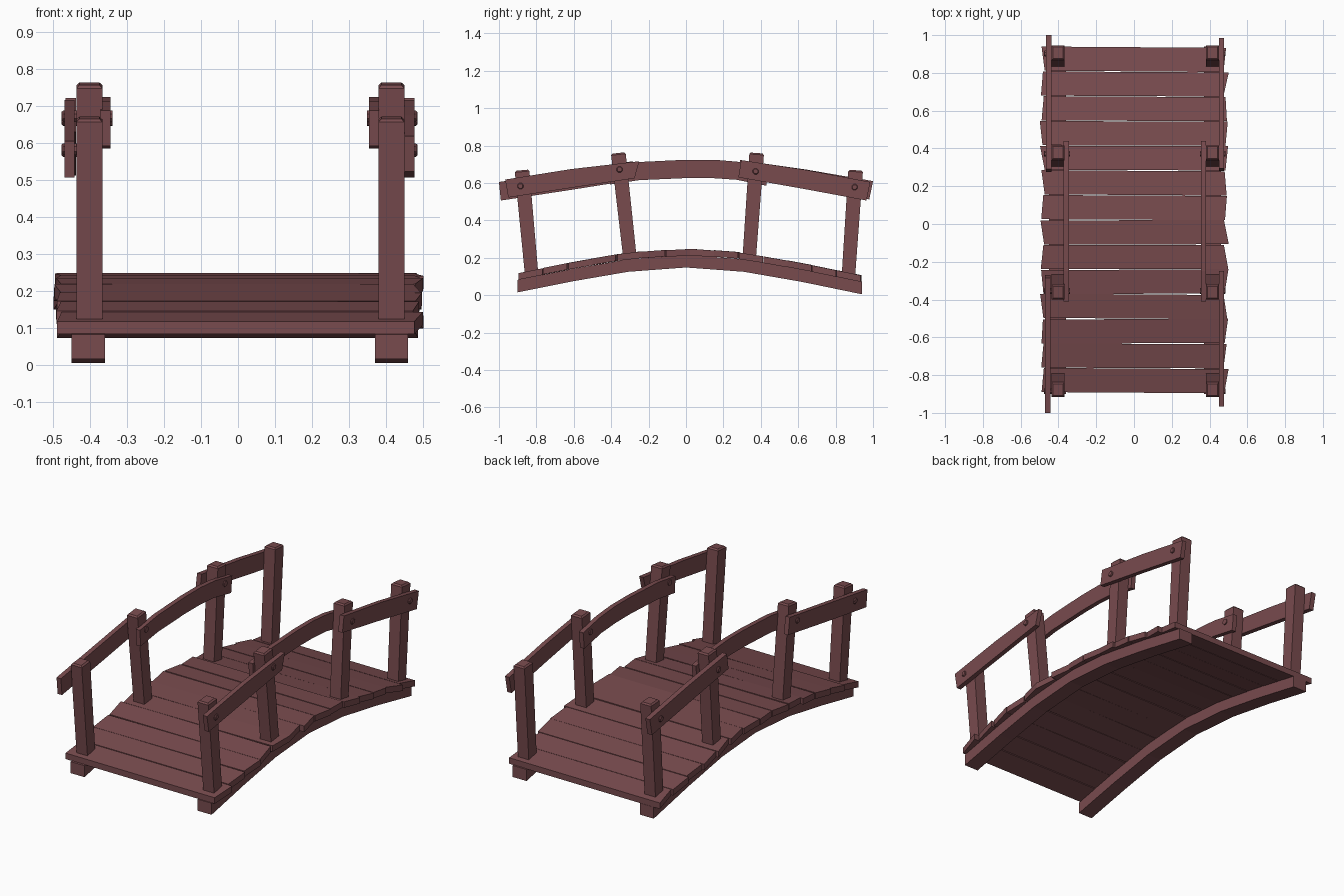
import bpy, bmesh, math, random
from mathutils import Vector

if "Cube" in bpy.data.objects:
    bpy.data.objects.remove(bpy.data.objects["Cube"])

random.seed(4)
wood = bpy.data.materials.new("red brown wood")
wood.diffuse_color = (0.188, 0.070, 0.076, 1)
wood.use_nodes = True
wood.node_tree.nodes["Principled BSDF"].inputs["Base Color"].default_value = wood.diffuse_color


def finish(name, bm):
    bmesh.ops.recalc_face_normals(bm, faces=bm.faces)
    me = bpy.data.meshes.new(name)
    bm.to_mesh(me)
    bm.free()
    me.materials.append(wood)
    ob = bpy.data.objects.new(name, me)
    bpy.context.collection.objects.link(ob)
    return ob


def loft(name, rings, bevel=0.0, top_only=False):
    """Skin a row of four-cornered rings and cap both ends."""
    bm = bmesh.new()
    rows = [[bm.verts.new(p) for p in r] for r in rings]
    for a, b in zip(rows, rows[1:]):
        for i in range(4):
            j = (i + 1) % 4
            bm.faces.new((a[i], a[j], b[j], b[i]))
    bm.faces.new(rows[0])
    cap = bm.faces.new(rows[-1])
    if bevel:
        edges = list(cap.edges) if top_only else list(bm.edges)
        bmesh.ops.bevel(bm, geom=edges, offset=bevel, segments=1, affect='EDGES')
    return finish(name, bm)


def beam(name, x0, x1, pts, bevel=0.0):
    """Board along y; pts hold (y_bottom, z_bottom, y_top, z_top)."""
    return loft(name, [[(x0, yb, zb), (x1, yb, zb), (x1, yt, zt), (x0, yt, zt)]
                       for yb, zb, yt, zt in pts], bevel)


# Arc of the stringer tops, which carries the deck
ARC = [(-0.90, 0.082), (-0.60, 0.142), (-0.31, 0.192), (0, 0.215),
       (0.31, 0.192), (0.62, 0.138), (0.94, 0.072)]


def arc_z(y):
    for (y0, z0), (y1, z1) in zip(ARC, ARC[1:]):
        if y <= y1 or y1 == ARC[-1][0]:
            return z0 + (z1 - z0) * (y - y0) / (y1 - y0)


# Stringers
for side, x0, x1 in (("left", -0.45, -0.36), ("right", 0.37, 0.46)):
    beam(side + "_stringer", x0, x1, [(y, z - 0.067, y, z) for y, z in ARC])

# Deck planks with uneven ends
N = 14
for i in range(N):
    y0 = -0.893 + i * 1.832 / N
    y1 = y0 + 1.832 / N - 0.003
    lift = random.uniform(0, 0.004)
    rings = []
    skew = random.uniform(-0.004, 0.004)
    for s in (-1, 1):
        xa = s * random.uniform(0.472, 0.485)
        xb = s * random.uniform(0.487, 0.502)
        if random.random() < 0.4:
            xa, xb = xb, xa
        k = s * skew
        a, b = arc_z(y0) + lift, arc_z(y1) + lift
        rings.append([(xa, y0 + k, a - 0.002), (xb, y1 + k, b - 0.002),
                      (xb, y1 + k, b + 0.033), (xa, y0 + k, a + 0.033)])
    loft("deck_plank_%02d" % (i + 1), rings)

# Leaning posts: base y, top y, top z
POSTS = [(-0.825, -0.877, 0.668), (-0.30, -0.362, 0.76),
         (0.338, 0.378, 0.76), (0.868, 0.907, 0.668)]
for side, cx in (("left", -0.402), ("right", 0.415)):
    for n, (yb, yt, zt) in enumerate(POSTS):
        zb = arc_z(yb) + 0.01
        rings = []
        for y, z, h in ((yb, zb, 0.036), (yt, zt, 0.039)):
            t = (yb - yt) * 0.07 if z == zt else 0
            rings.append([(cx - 0.035, y - h, z - t), (cx + 0.035, y - h, z - t),
                          (cx + 0.035, y + h, z + t), (cx - 0.035, y + h, z + t)])
        loft("%s_post_%d" % (side, n + 1), rings, 0.008, True)

# Hand rails: sloping outer ones and a bowed inner one on each side
beam("left_front_rail", -0.47, -0.442,
     [(-0.99, 0.506, -1.0, 0.605), (-0.62, 0.562, -0.635, 0.662), (-0.27, 0.618, -0.285, 0.716)])
beam("right_front_rail", 0.45, 0.477,
     [(-0.95, 0.522, -0.967, 0.618), (-0.60, 0.576, -0.615, 0.674), (-0.275, 0.625, -0.25, 0.716)])
beam("left_back_rail", -0.467, -0.438,
     [(0.275, 0.63, 0.29, 0.722), (0.62, 0.573, 0.64, 0.672), (0.98, 0.512, 1.0, 0.61)])
beam("right_back_rail", 0.45, 0.477,
     [(0.28, 0.63, 0.295, 0.722), (0.62, 0.57, 0.64, 0.67), (0.965, 0.506, 0.985, 0.605)])
MID = [(-0.405, 0.592, -0.41, 0.688), (-0.25, 0.615, -0.25, 0.712), (0, 0.626, 0, 0.724),
       (0.14, 0.626, 0.15, 0.724), (0.27, 0.617, 0.28, 0.713), (0.43, 0.585, 0.44, 0.682)]
beam("left_middle_rail", -0.372, -0.345, MID)
beam("right_middle_rail", 0.355, 0.382, MID)

# Round pegs through rails and posts
PEGS = [(-0.885, 0.583), (-0.355, 0.672), (0.372, 0.662), (0.902, 0.578)]
for side, s, xin, xout in (("left", -1, -0.339, -0.477), ("right", 1, 0.349, 0.485)):
    for n, (y, z) in enumerate(PEGS):
        xa = xin if n in (1, 2) else s * 0.41
        bm = bmesh.new()
        rows = [[bm.verts.new((x, y + r * math.cos(k * math.pi / 4 + 0.39),
                               z + r * math.sin(k * math.pi / 4 + 0.39))) for k in range(8)]
                for x, r in ((xa, 0.017), (xout - s * 0.004, 0.017), (xout, 0.013))]
        for a, b in zip(rows, rows[1:]):
            for k in range(8):
                j = (k + 1) % 8
                bm.faces.new((a[k], a[j], b[j], b[k]))
        bm.faces.new(rows[0])
        bm.faces.new(rows[-1])
        finish("%s_peg_%d" % (side, n + 1), bm)
